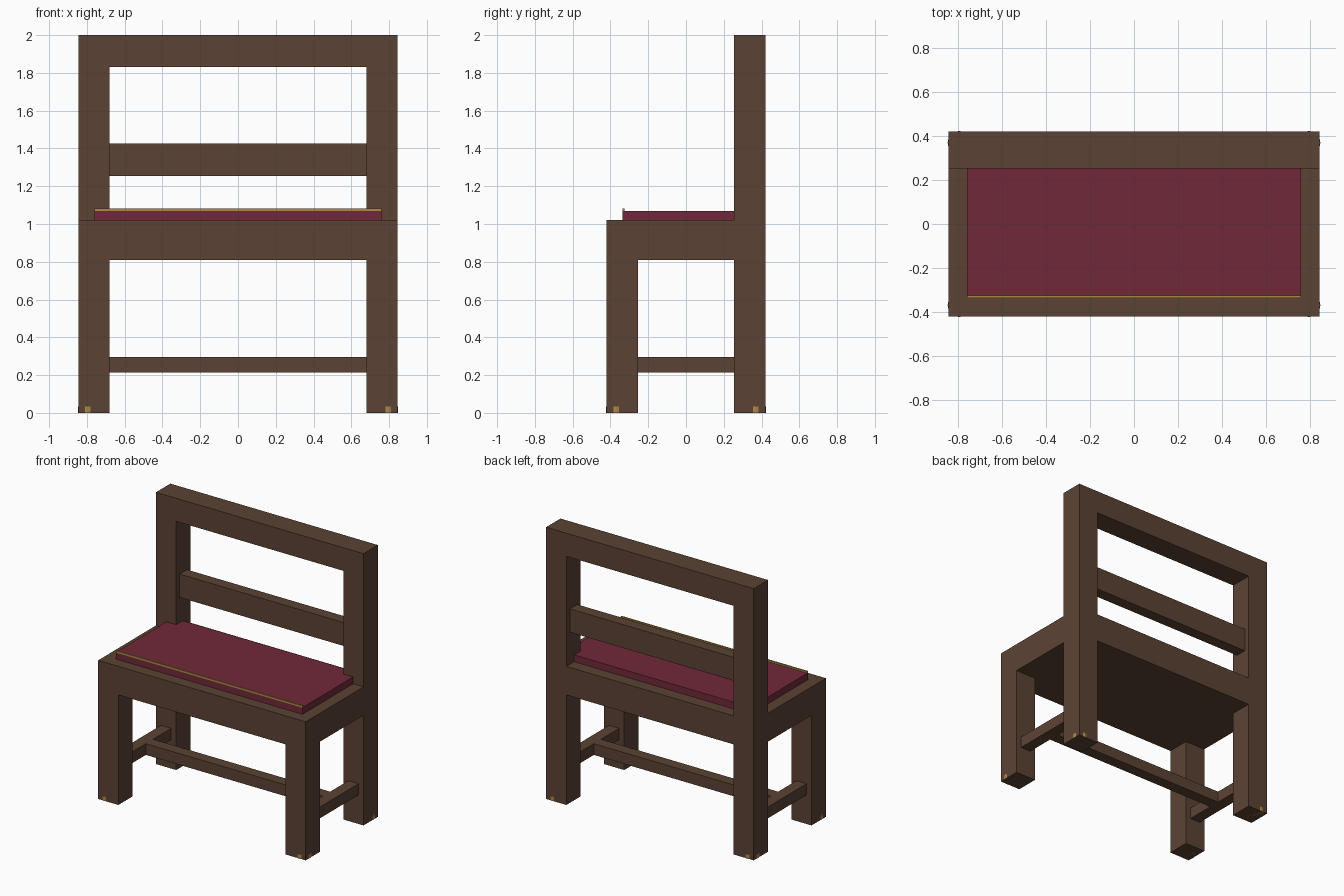
import bpy, bmesh
from mathutils import Matrix, Vector

if "Cube" in bpy.data.objects:
    bpy.data.objects.remove(bpy.data.objects["Cube"])


def material(name, color):
    m = bpy.data.materials.new(name)
    m.diffuse_color = (*color, 1)
    m.use_nodes = True
    m.node_tree.nodes["Principled BSDF"].inputs["Base Color"].default_value = m.diffuse_color
    return m


WOOD = material("dark_wood", (0.105, 0.055, 0.034))
FABRIC = material("red_fabric", (0.165, 0.022, 0.04))
BRASS = material("brass", (0.42, 0.25, 0.06))


def finish(name, bm, mat):
    mesh = bpy.data.meshes.new(name)
    bm.to_mesh(mesh)
    bm.free()
    mesh.materials.append(mat)
    obj = bpy.data.objects.new(name, mesh)
    bpy.context.collection.objects.link(obj)
    return obj


def box(name, x, y, z, mat=WOOD):
    """Box from (min, max) ranges on each axis."""
    lo, hi = Vector((x[0], y[0], z[0])), Vector((x[1], y[1], z[1]))
    bm = bmesh.new()
    bmesh.ops.create_cube(bm, size=1)
    bmesh.ops.scale(bm, vec=hi - lo, verts=bm.verts)
    bmesh.ops.translate(bm, vec=(lo + hi) / 2, verts=bm.verts)
    return finish(name, bm, mat)


def span(a, b, s):
    return tuple(sorted((a * s, b * s)))


W, D = 0.845, 0.42            # outer half width and half depth
WI, DI = 0.68, 0.253          # inner faces of the legs
SEAT_LOW, SEAT_TOP = 0.81, 1.02
RAIL_LOW = 1.83
BAR = (0.213, 0.296)          # stretcher heights

# Seat slab and cushion with a brass strip on its front edge
box("seat", (-W, W), (-D, D), (SEAT_LOW, SEAT_TOP))
box("cushion", (-0.76, 0.76), (-0.335, 0.33), (SEAT_TOP, 1.07), FABRIC)
box("cushion_trim", (-0.76, 0.76), (-0.336, -0.325), (1.068, 1.082), BRASS)

# Backrest: top rail and thinner middle slat
box("top_rail", (-W, W), (DI, D), (RAIL_LOW, 2.0))
box("back_slat", (-WI, WI), (0.293, 0.378), (1.255, 1.427))

# Long stretcher between the side stretchers
box("long_stretcher", (-0.722, 0.722), (-0.042, 0.042), BAR)

for s, side in ((-1, "left"), (1, "right")):
    box("front_leg_" + side, span(WI, W, s), (-D, -DI), (0, SEAT_LOW))
    box("back_leg_" + side, span(WI, W, s), (DI, D), (0, SEAT_LOW))
    box("back_post_" + side, span(WI, W, s), (DI, D), (SEAT_TOP, RAIL_LOW))
    box("side_stretcher_" + side, span(0.721, 0.804, s), (-DI, DI), BAR)

    # Brass foot discs, just breaking through the outer leg faces
    for t, end in ((-1, "front"), (1, "back")):
        bm = bmesh.new()
        bmesh.ops.create_cone(bm, cap_ends=True, segments=16,
                              radius1=0.053, radius2=0.053, depth=0.033,
                              matrix=Matrix.Translation((s * 0.795, t * 0.37, 0.0165)))
        finish("foot_disc_%s_%s" % (end, side), bm, BRASS)
